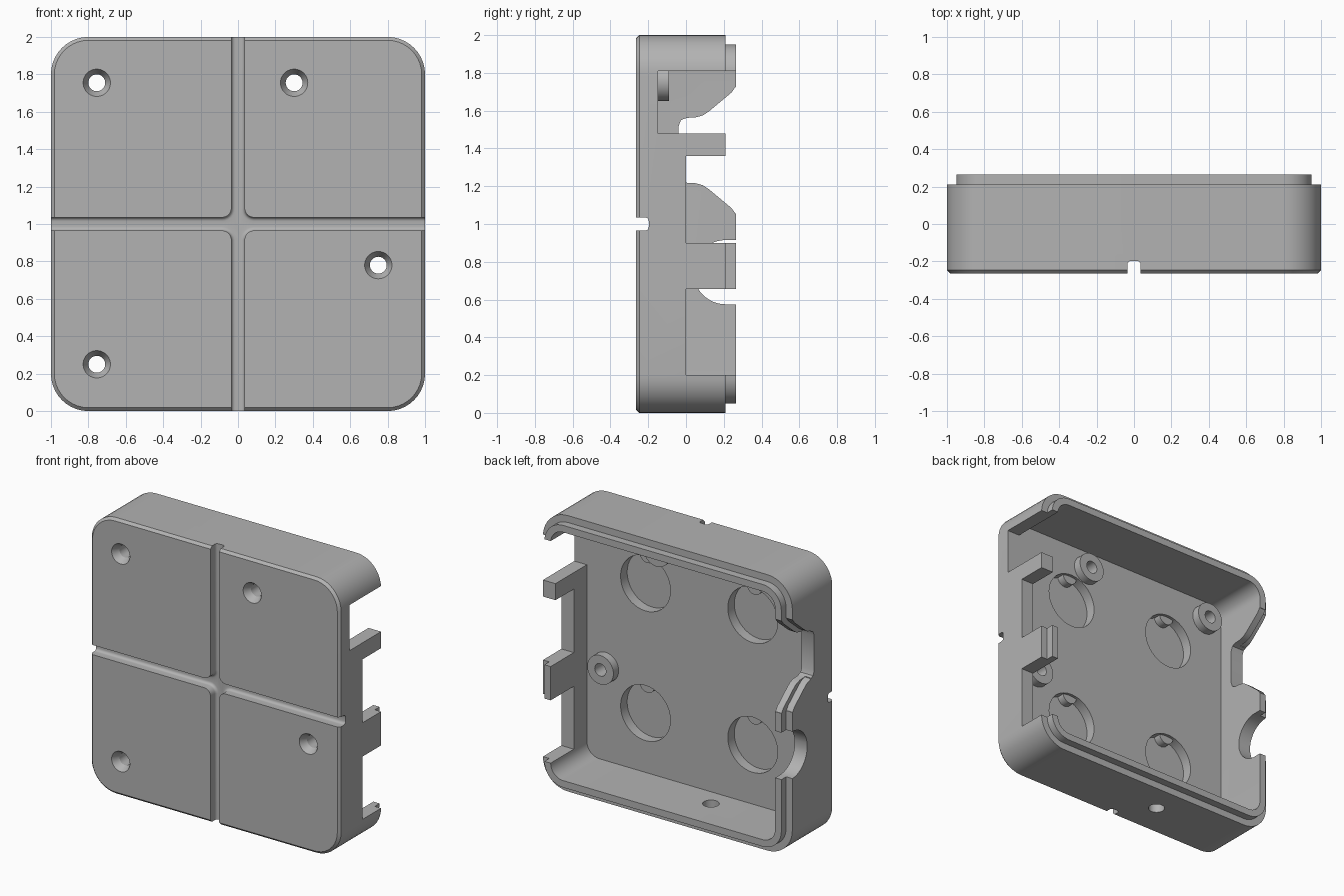
import bpy, bmesh
from math import sin, cos, pi, radians

cube = bpy.data.objects.get("Cube")
if cube:
    bpy.data.objects.remove(cube, do_unlink=True)

grey = bpy.data.materials.new("plain_grey")
grey.use_nodes = True
grey.diffuse_color = (0.45, 0.45, 0.45, 1)
grey.node_tree.nodes["Principled BSDF"].inputs["Base Color"].default_value = (0.45, 0.45, 0.45, 1)

FRONT, FLOOR, STEP, BACK = -0.265, -0.15, 0.21, 0.265
OVER = 0.3


def loft(name, rings):
    """Closed solid through rings that share one point count."""
    bm = bmesh.new()
    loops = [[bm.verts.new(p) for p in ring] for ring in rings]
    n = len(loops[0])
    for a, b in zip(loops, loops[1:]):
        for i in range(n):
            j = (i + 1) % n
            bm.faces.new((a[i], a[j], b[j], b[i]))
    bm.faces.new(loops[0])
    bm.faces.new(loops[-1])
    bmesh.ops.recalc_face_normals(bm, faces=bm.faces)
    mesh = bpy.data.meshes.new(name)
    bm.to_mesh(mesh)
    bm.free()
    mesh.materials.append(grey)
    obj = bpy.data.objects.new(name, mesh)
    bpy.context.collection.objects.link(obj)
    return obj


def rounded_square(inset, y, steps=10):
    """Square outline facing y, corners concentric with the outside."""
    r, c = 0.2 - inset, 0.8
    ring = []
    for k, (sx, sz) in enumerate(((1, 1), (-1, 1), (-1, -1), (1, -1))):
        for i in range(steps + 1):
            a = (k + i / steps) * pi / 2
            ring.append((sx * c + r * cos(a), y, 1 + sz * c + r * sin(a)))
    return ring


def disc(name, x, z, levels, n=40):
    """Turned solid along y, levels are (radius, y)."""
    return loft(name, [[(x + r * cos(2 * pi * i / n), y, z + r * sin(2 * pi * i / n))
                        for i in range(n)] for r, y in levels])


def side_prism(name, outline, x0, x1):
    return loft(name, [[(x, y, z) for y, z in outline] for x in (x0, x1)])


def combine(tool, operation="DIFFERENCE"):
    tool.hide_render = True
    mod = body.modifiers.new(tool.name, "BOOLEAN")
    mod.operation = operation
    mod.solver = "EXACT"
    mod.object = tool
    bpy.context.view_layer.objects.active = body
    bpy.ops.object.modifier_apply(modifier=mod.name)
    bpy.data.objects.remove(tool, do_unlink=True)


# Tray with chamfered front rim and stepped back lip
body = loft("box_shell", [rounded_square(i, y) for i, y in (
    (0.018, FRONT), (0, FRONT + 0.018), (0, STEP), (0.05, STEP),
    (0.05, BACK), (0.1, BACK), (0.1, FLOOR))])
bpy.ops.object.select_all(action="DESELECT")
body.select_set(True)


# Cross groove with rounded bottom and rounded panel corners
def cross(w, y, c=0.085, far=1.1, steps=6):
    quarter = [(far, w)]
    for i in range(steps + 1):
        a = i / steps * pi / 2
        quarter.append((c - (c - w) * sin(a), c - (c - w) * cos(a)))
    quarter.append((w, far))
    ring = []
    for k in range(4):
        co, si = round(cos(k * pi / 2)), round(sin(k * pi / 2))
        ring += [(x * co - z * si, y, 1 + x * si + z * co) for x, z in quarter]
    return ring


rings = [cross(0.035, -OVER)]
for i in range(5):
    a = i / 4 * pi / 2
    rings.append(cross(0.015 + 0.02 * cos(a), -0.217 + 0.02 * sin(a)))
combine(loft("groove_cutter", rings))

# Round floor pockets, each with a small key at the top
for x in (-0.43, 0.43):
    for z in (0.53, 1.47):
        combine(disc("pocket_cutter", x, z, ((0.2, -0.225), (0.2, -0.1))))
        combine(disc("pocket_key", x, z + 0.2, ((0.06, -0.235), (0.06, -0.17)), 20), "UNION")

# Screw bosses and countersunk holes
for x, z in ((-0.755, 1.755), (0.3, 1.755), (0.75, 0.78), (-0.755, 0.25)):
    combine(disc("boss", x, z, ((0.105, -0.17), (0.105, -0.09))), "UNION")
    combine(disc("screw_cutter", x, z, ((0.077, -0.272), (0.045, -0.215), (0.045, 0))))

# Left wall openings that leave two upright tabs
for z0, z1, y0 in ((1.48, 1.81, FLOOR + 0.001), (0.9, 1.36, 0), (0.2, 0.655, 0), (1.35, 1.485, STEP)):
    combine(side_prism("opening_cutter", [(y0, z0), (OVER, z0), (OVER, z1), (y0, z1)], 0.88, 1.1))

# Right wall flared opening, with the lip step following its edge
flare = [(-0.04, 0.125), (-0.027, 0.16), (0.005, 0.172), (0.05, 0.174), (0.09, 0.185),
         (0.12, 0.205), (0.24, 0.305), (0.262, 0.335), (OVER, 0.34)]


def mirrored(half, mid):
    return [(y, mid + h) for y, h in half] + [(y, mid - h) for y, h in reversed(half)]


combine(side_prism("flare_cutter", mirrored(flare, 1.39), -1.1, -0.88))
outer = [(y - 0.055, h) for y, h in flare[3:]]
combine(side_prism("flare_step_cutter", mirrored(outer, 1.39), -1.1, -0.95))

# Right wall round cable notch
arc = [(STEP - 0.17 * cos(i / 12 * pi / 2), 0.17 * sin(i / 12 * pi / 2)) for i in range(1, 13)]
combine(side_prism("notch_cutter", mirrored(arc + [(OVER, 0.17)], 0.745), -1.1, -0.88))

# Cable hole through the bottom wall
combine(loft("cable_hole_cutter", [[(-0.2 + 0.055 * cos(i * pi / 16), 0.055 * sin(i * pi / 16), z)
                                    for i in range(32)] for z in (-0.1, 0.2)]))

bpy.context.view_layer.objects.active = body
body.select_set(True)
bpy.ops.object.shade_smooth_by_angle(angle=radians(25))
